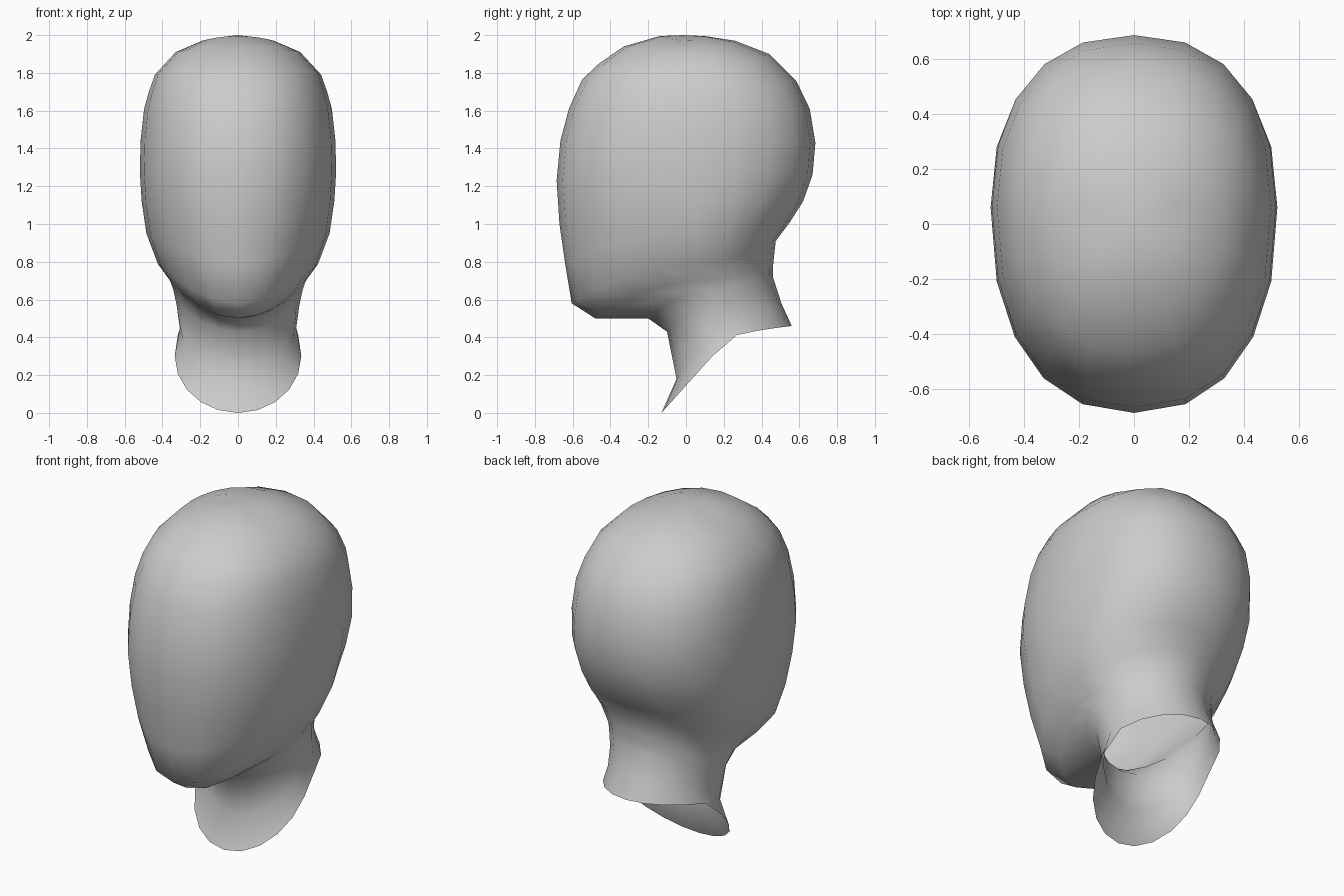
import bpy, bmesh
from math import sin, cos, pi

SEGMENTS = 20

# Each ring: (front y, front z), (side x, side y, side z), (back y, back z), squareness,
#            front height exponent, back height exponent
RINGS = [
    # skull
    ((-0.14, 1.995), (0.19, 0.03, 1.97), (0.10, 1.995), 2.1, 2, 2),
    ((-0.33, 1.94), (0.33, 0.04, 1.91), (0.26, 1.97), 2.2, 2, 2),
    ((-0.46, 1.85), (0.44, 0.05, 1.79), (0.44, 1.90), 2.3, 2, 2),
    ((-0.55, 1.765), (0.472, 0.05, 1.70), (0.585, 1.755), 2.3, 2, 2),
    ((-0.62, 1.61), (0.497, 0.06, 1.61), (0.655, 1.61), 2.3, 2, 2),
    ((-0.665, 1.44), (0.515, 0.06, 1.45), (0.685, 1.43), 2.3, 2, 2),
    ((-0.685, 1.23), (0.52, 0.06, 1.28), (0.67, 1.26), 2.3, 2, 2),
    # face and jaw
    ((-0.67, 1.00), (0.51, 0.06, 1.12), (0.62, 1.12), 2.2, 2, 2),
    ((-0.64, 0.79), (0.485, 0.06, 0.95), (0.55, 1.01), 2.1, 2, 2),
    ((-0.605, 0.58), (0.425, 0.05, 0.79), (0.475, 0.91), 2.0, 2, 2),
    ((-0.48, 0.50), (0.36, 0.08, 0.70), (0.465, 0.82), 2.0, 2, 2),
    # neck, ending in an open slanted rim
    ((-0.20, 0.50), (0.342, 0.12, 0.65), (0.46, 0.77), 2.0, 2, 2),
    ((-0.10, 0.43), (0.325, 0.15, 0.57), (0.46, 0.72), 2.0, 2, 2),
    ((-0.05, 0.18), (0.308, 0.18, 0.45), (0.505, 0.58), 2.0, 1.2, 1),
    ((-0.13, 0.00), (0.335, 0.14, 0.30), (0.56, 0.46), 2.0, 1, 0.3),
]


def ring_points(front, side, back, power, k_front, k_back):
    points = []
    for i in range(SEGMENTS):
        a = 2 * pi * i / SEGMENTS
        s, c = sin(a), cos(a)
        if abs(c) < 1e-6:
            c = 0.0
        end, k = (front, k_front) if c >= 0 else (back, k_back)
        x = side[0] * abs(s) ** (2 / power) * (1 if s >= 0 else -1)
        y = side[1] + (end[0] - side[1]) * abs(c) ** (2 / power)
        z = side[2] + (end[1] - side[2]) * abs(c) ** k
        points.append((x, y, z))
    return points


# Loft the rings from the crown down to the neck opening
bm = bmesh.new()
crown = bm.verts.new((0, -0.02, 2.0))
loops = [[bm.verts.new(p) for p in ring_points(*r)] for r in RINGS]
for i in range(SEGMENTS):
    j = (i + 1) % SEGMENTS
    bm.faces.new((crown, loops[0][i], loops[0][j]))
    for upper, lower in zip(loops, loops[1:]):
        bm.faces.new((upper[i], lower[i], lower[j], upper[j]))
bmesh.ops.recalc_face_normals(bm, faces=bm.faces[:])
for f in bm.faces:
    f.smooth = True

mesh = bpy.data.meshes.new("head_and_neck")
bm.to_mesh(mesh)
bm.free()
head = bpy.data.objects.new("head_and_neck", mesh)
bpy.context.collection.objects.link(head)
